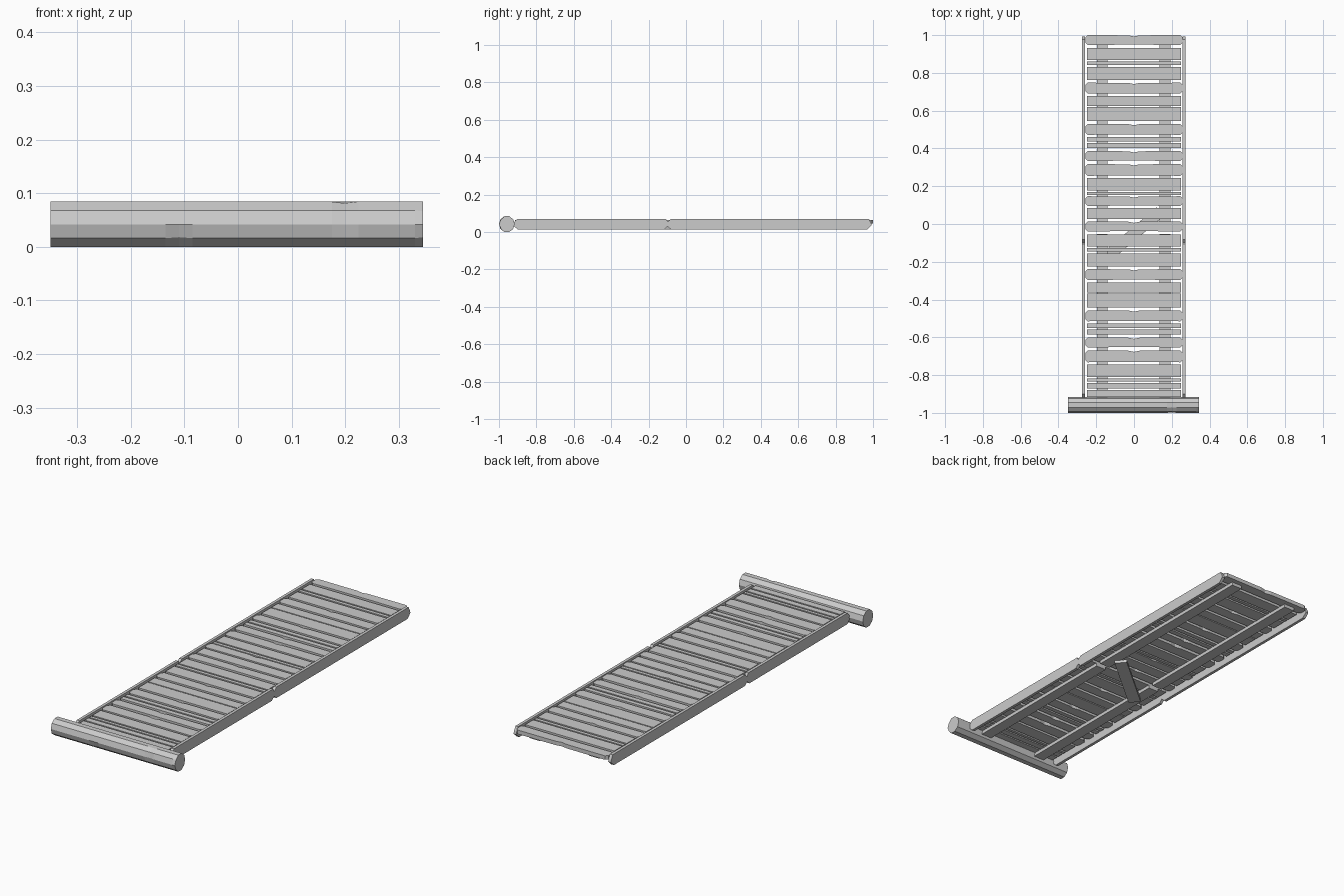
import bpy, bmesh, math
from mathutils import Matrix

if "Cube" in bpy.data.objects:
    bpy.data.objects.remove(bpy.data.objects["Cube"])


def prism(name, outline, depth, matrix):
    """Extrude a flat outline along its local z, then place it."""
    bm = bmesh.new()
    low = [bm.verts.new((a, b, 0)) for a, b in outline]
    high = [bm.verts.new((a, b, depth)) for a, b in outline]
    n = len(low)
    bm.faces.new(low[::-1])
    bm.faces.new(high)
    for i in range(n):
        j = (i + 1) % n
        bm.faces.new((low[i], low[j], high[j], high[i]))
    bm.transform(matrix)
    return finish(name, bm)


def finish(name, bm):
    bmesh.ops.recalc_face_normals(bm, faces=bm.faces)
    mesh = bpy.data.meshes.new(name)
    bm.to_mesh(mesh)
    bm.free()
    ob = bpy.data.objects.new(name, mesh)
    bpy.context.collection.objects.link(ob)
    return ob


def plank(name, y0, y1, worn):
    """Deck board; worn boards have clipped corners and a nick in the middle."""
    if worn:
        w, c = 0.257, min(0.012, (y1 - y0) / 4)
        out = [(-w, y0 + c), (-w + c, y0), (-0.1, y0 + .002), (0.1, y0 + .002), (w - c, y0),
               (w, y0 + c), (w, y1 - c), (w - c, y1), (0.03, y1 - .001), (0, y1 - .007),
               (-0.03, y1 - .001), (-w + c, y1), (-w, y1 - c)]
    else:
        w = 0.25
        out = [(-w, y0), (w, y0), (w, y1), (-w, y1)]
    prism(name, out, 0.02, Matrix.Translation((0, 0, 0.045)))


# Hinge log: ten-sided, with small chipped dents on its edges
bm = bmesh.new()
xs = [-0.35, -0.135, -0.11, -0.085, 0.175, 0.2, 0.225, 0.33, 0.345]
chips = {(2, 6), (5, 5), (5, 3), (8, 4), (8, 6)}
rings = []
for i, x in enumerate(xs):
    ring = []
    for k in range(10):
        a = math.tau * k / 10
        r = 0.93 if (i, k) in chips else 1
        ring.append(bm.verts.new((x, -0.958 + 0.042 * r * math.cos(a),
                                  0.042 + 0.0442 * r * math.sin(a))))
    rings.append(ring)
for p, q in zip(rings, rings[1:]):
    for k in range(10):
        j = (k + 1) % 10
        bm.faces.new((p[k], p[j], q[j], q[k]))
bm.faces.new(rings[0])
bm.faces.new(rings[-1])
finish("hinge_log", bm)

# Deck boards: one run of boards, repeated for the front half
boards = [(.947, 1.0, 1), (.868, .932, 0), (.842, .86, 0), (.762, .832, 0), (.69, .748, 1),
          (.625, .677, 0), (.545, .619, 0), (.472, .53, 1), (.437, .46, 0), (.402, .428, 0),
          (.333, .386, 1), (.255, .317, 1), (.178, .244, 0), (.153, .17, 0), (.095, .147, 1),
          (.026, .085, 0)]
for i, (a, b, worn) in enumerate(boards):
    plank("rear_plank_%d" % i, a, b, worn)
for i, (a, b, worn) in enumerate(boards[:13]):
    plank("front_plank_%d" % i, a - 0.987, b - 0.987, worn)
for i, (a, b) in enumerate([(-.834, -.818), (-.872, -.842), (-.915, -.88)]):
    plank("end_plank_%d" % i, a, b, 0)

# Side rails: two boards per side with clipped ends meeting in the middle
yz = Matrix(((0, 0, 1, 0), (1, 0, 0, 0), (0, 1, 0, 0), (0, 0, 0, 1)))
for side, x in (("left", -0.274), ("right", 0.257)):
    for part, y0, y1 in (("front", -0.925, -0.092), ("rear", -0.105, 0.993)):
        c = 0.024
        out = [(y0 + c, .014), (y1 - c, .014), (y1, .036), (y1 - .004, .05), (y1 - .015, .07),
               (y0 + c, .07), (y0, .048), (y0, .036)]
        prism("%s_%s_rail" % (side, part), out, 0.015, Matrix.Translation((x, 0, 0)) @ yz)

# Runners beneath the deck, and the diagonal mending board


def bar(name, x, y, length, width, z0, z1, angle=0):
    l, w = length / 2, width / 2
    prism(name, [(-w, -l), (w, -l), (w, l), (-w, l)], z1 - z0,
          Matrix.Translation((x, y, z0)) @ Matrix.Rotation(angle, 4, 'Z'))


for side, x in (("left", -0.168), ("right", 0.165)):
    bar(side + "_front_runner", x, -0.487, 0.87, 0.058, 0.028, 0.046)
    bar(side + "_rear_runner", x, 0.475, 1.0, 0.058, 0.028, 0.046)
bar("diagonal_brace", -0.01, -0.06, 0.39, 0.06, 0.014, 0.029, math.radians(-50))
